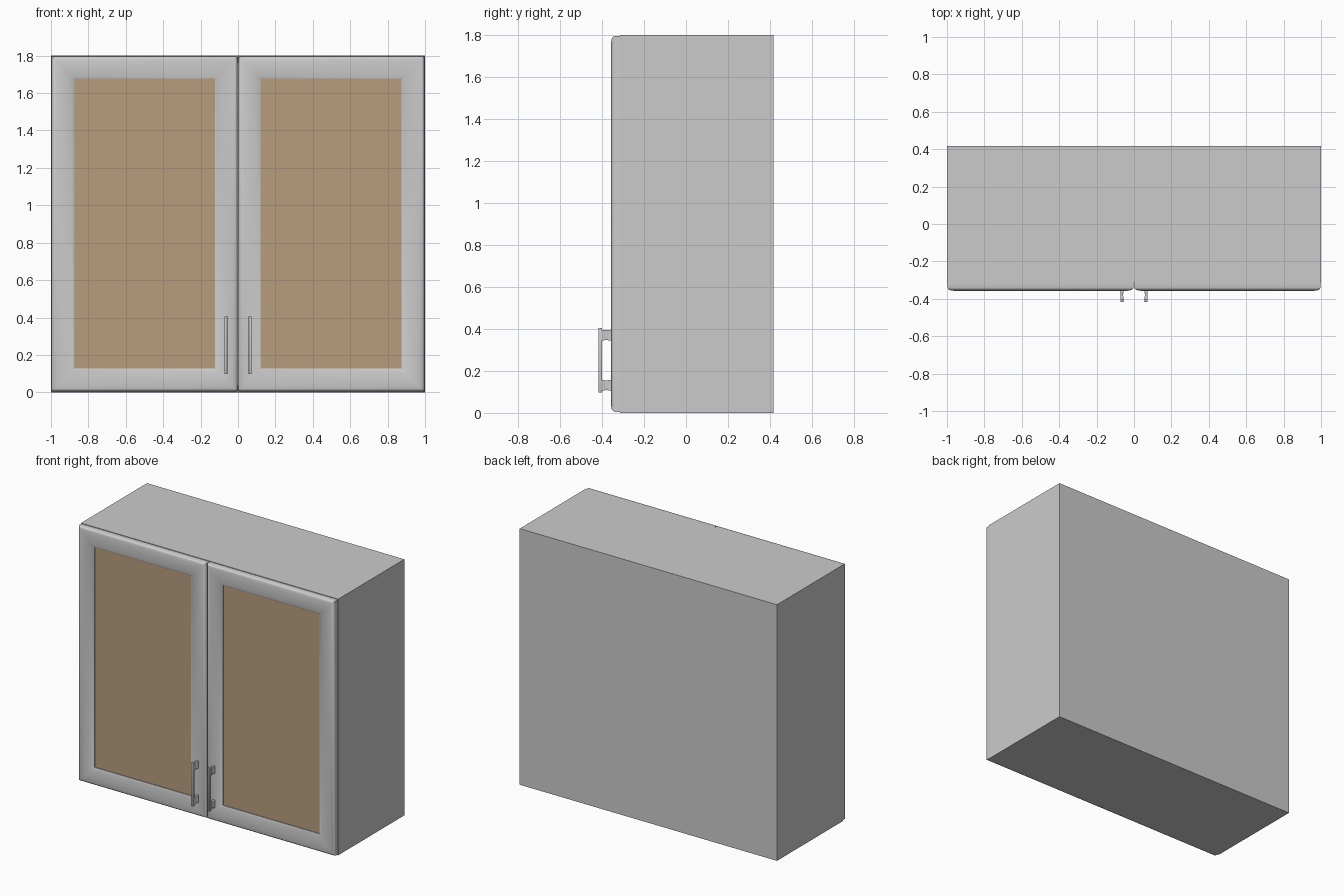
import bpy, bmesh, math

if "Cube" in bpy.data.objects:
    bpy.data.objects.remove(bpy.data.objects["Cube"])

BACK, CARCASS_FRONT, DOOR_FRONT, GRIP_FRONT = 0.418, -0.315, -0.358, -0.418
H = 1.8

tan = bpy.data.materials.new("tan_panel")
tan.diffuse_color = (0.48, 0.34, 0.20, 1)
tan.use_nodes = True
tan.node_tree.nodes["Principled BSDF"].inputs["Base Color"].default_value = tan.diffuse_color


def finish(name, bm, smooth=False, material=None):
    bmesh.ops.recalc_face_normals(bm, faces=bm.faces)
    mesh = bpy.data.meshes.new(name)
    bm.to_mesh(mesh)
    bm.free()
    ob = bpy.data.objects.new(name, mesh)
    bpy.context.collection.objects.link(ob)
    if material:
        mesh.materials.append(material)
    if smooth:
        bpy.ops.object.select_all(action='DESELECT')
        bpy.context.view_layer.objects.active = ob
        ob.select_set(True)
        bpy.ops.object.shade_smooth_by_angle(angle=math.radians(35))
    return ob


def box(name, x, y, z, material=None, bevel=0):
    bm = bmesh.new()
    bmesh.ops.create_cube(bm, size=1)
    for v in bm.verts:
        for i, (lo, hi) in enumerate((x, y, z)):
            v.co[i] = lo if v.co[i] < 0 else hi
    if bevel:
        bmesh.ops.bevel(bm, geom=bm.edges[:], offset=bevel, segments=2,
                        profile=0.5, affect='EDGES')
    return finish(name, bm, bool(bevel), material)


def bridge(bm, rings, closed):
    n = len(rings[0])
    for k in range(len(rings) - (0 if closed else 1)):
        a, b = rings[k], rings[(k + 1) % len(rings)]
        for i in range(n):
            j = (i + 1) % n
            bm.faces.new((a[i], a[j], b[j], b[i]))


def door_frame(name, x0, x1, z0, z1):
    # Moulding section: inset from the outer edge, depth; swept with mitres
    profile = [(0, CARCASS_FRONT), (0, -0.339), (0.002, -0.345), (0.006, -0.350),
               (0.013, -0.3535), (0.025, -0.356), (0.042, DOOR_FRONT),
               (0.060, DOOR_FRONT), (0.080, -0.3565), (0.100, -0.353),
               (0.114, -0.349), (0.122, -0.345), (0.122, CARCASS_FRONT)]
    bm = bmesh.new()
    rings = []
    for d, y in profile:
        corners = [(x0 + d, z0 + d), (x1 - d, z0 + d),
                   (x1 - d, z1 - d), (x0 + d, z1 - d)]
        rings.append([bm.verts.new((x, y, z)) for x, z in corners])
    bridge(bm, rings, True)
    return finish(name, bm, True)


def handle_post(name, x, z):
    # Stepped post: depth, half width, half height
    steps = [(-0.400, 0.008, 0.025), (-0.389, 0.008, 0.025),
             (-0.386, 0.006, 0.023), (-0.374, 0.006, 0.023),
             (-0.371, 0.008, 0.025), (-0.352, 0.008, 0.025)]
    bm = bmesh.new()
    rings = [[bm.verts.new((x + sx * w, y, z + sz * h))
              for sx, sz in ((-1, -1), (1, -1), (1, 1), (-1, 1))]
             for y, w, h in steps]
    bridge(bm, rings, False)
    bm.faces.new(rings[0])
    bm.faces.new(rings[-1])
    return finish(name, bm)


# Carcass boards
T = 0.036
for side, s in (("left", -1), ("right", 1)):
    box(side + "_side", sorted((s, s * (1 - T))), (CARCASS_FRONT, BACK), (0, H))
box("bottom_board", (-1 + T, 1 - T), (CARCASS_FRONT, BACK - 0.012), (0, T))
box("top_board", (-1 + T, 1 - T), (CARCASS_FRONT, BACK - 0.012), (H - T, H))
box("back_board", (-1 + T, 1 - T), (BACK - 0.012, BACK), (0, H))

# Doors with panels and handles
for side, s in (("left", -1), ("right", 1)):
    x0, x1 = sorted((s * 0.002, s * 0.997))
    door_frame(side + "_door_frame", x0, x1, 0.005, H - 0.004)
    box(side + "_door_panel", (x0 + 0.115, x1 - 0.115), (-0.338, -0.322),
        (0.12, H - 0.119), tan)
    hx = s * 0.065
    box(side + "_handle_bar", (hx - 0.008, hx + 0.008), (GRIP_FRONT, -0.400),
        (0.097, 0.405), bevel=0.002)
    for label, z in (("lower", 0.131), ("upper", 0.371)):
        handle_post(f"{side}_{label}_handle_post", hx, z)
